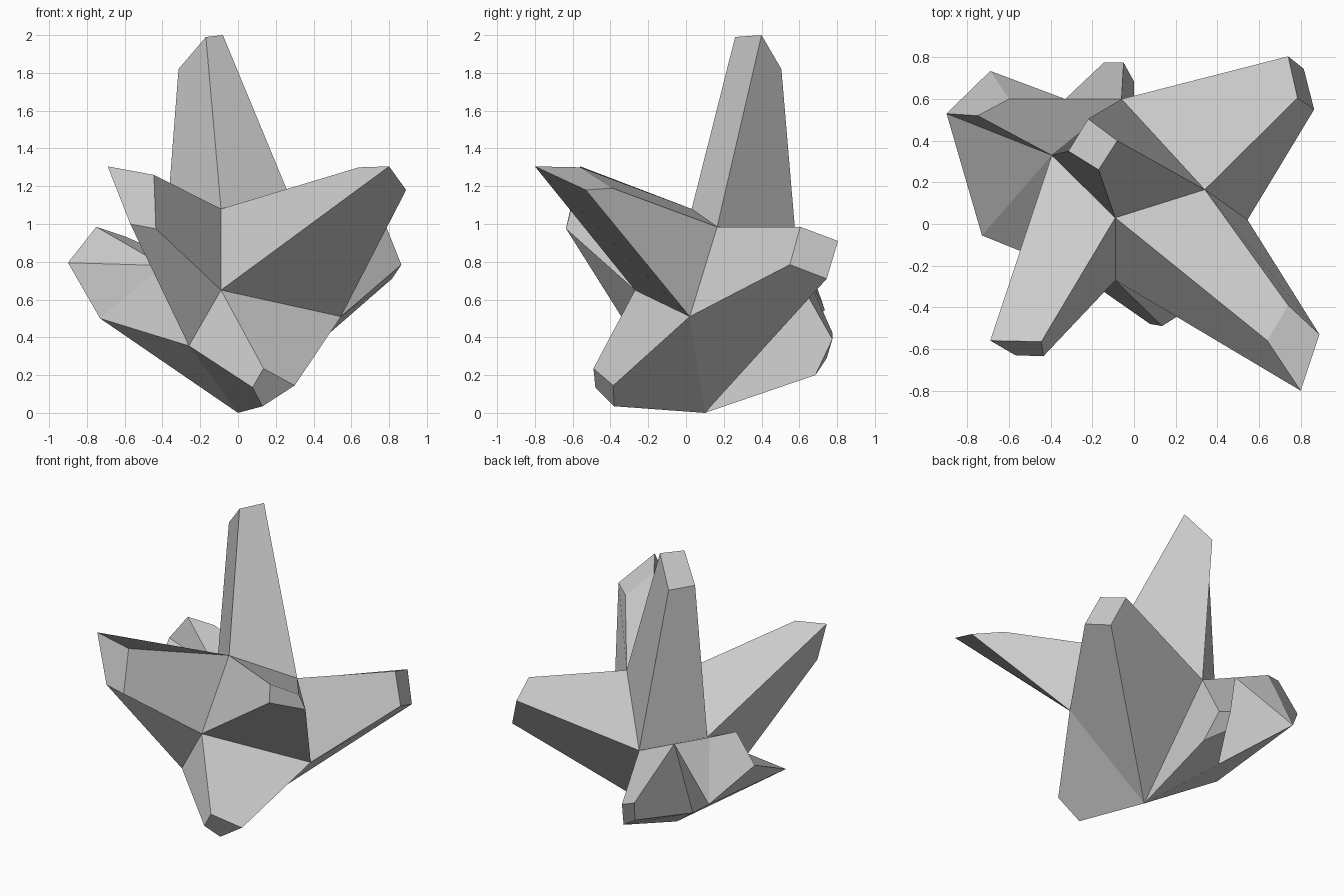
import bpy, bmesh
from mathutils import Vector

if "Cube" in bpy.data.objects:
    bpy.data.objects.remove(bpy.data.objects["Cube"])

bm = bmesh.new()


def v(x, y, z):
    return bm.verts.new((x, y, z))


def mid(p, q):
    return bm.verts.new((p.co + q.co) / 2)


def spike(base, tip):
    """Tapered four-sided spike: bridge a base loop to its tip loop and cap it."""
    tips = [v(*p) for p in tip]
    n = len(base)
    for i in range(n):
        j = (i + 1) % n
        bm.faces.new((base[i], base[j], tips[j], tips[i]))
    bm.faces.new(tips)


# Core: skewed cube corners
A = v(-.09, -.27, .65)
B = v(-.09, .03, 1.08)
C = v(.34, .165, .985)
D = v(.545, .02, .51)
F = v(0, .10, 0)
G = v(-.395, .33, .78)
H = v(-.06, .60, .70)
X = v(-.26, -.245, .355)

# Tall top spike
spike([B, C, H, G], [(-.17, .26, 1.99), (-.08, .40, 2.0), (-.22, .505, 1.82), (-.315, .35, 1.82)])
# Front right spike
spike([A, B, C, D], [(.80, -.80, 1.305), (.64, -.56, 1.30), (.74, -.39, 1.19), (.89, -.53, 1.18)])
# Front left spike
spike([A, B, G, X], [(-.435, -.635, .975), (-.445, -.565, 1.26), (-.69, -.56, 1.305), (-.57, -.63, 1.0)])
# Low front spike
spike([A, D, F, X], [(.135, -.49, .235), (.30, -.385, .145), (.13, -.38, .035), (.077, -.48, .135)])
# Back right spike
spike([C, D, F, H], [(.785, .605, .985), (.865, .55, .785), (.815, .745, .71), (.74, .805, .91)])

# Back left spike, wider with a kinked lower corner
E = v(-.73, -.055, .50)
P1 = v(-.90, .53, .795)
P2 = v(-.75, .52, .985)
P3 = v(-.69, .735, .545)
P4 = v(-.60, .60, .935)
L, K = mid(H, P4), mid(F, P3)
for f in [(P1, P2, P4, P3), (G, P2, P1), (G, P1, E), (G, E, X), (X, E, F),
          (E, P1, P3), (E, P3, K), (E, K, F), (G, P2, P4), (G, P4, L), (G, L, H),
          (L, P4, P3), (L, P3, K)]:
    bm.faces.new(f)

# Short back spike growing from the inner half of the back left spike
spike([H, L, K, F], [(-.05, .775, .39), (-.145, .775, .425), (-.13, .745, .29), (0, .685, .20)])

bmesh.ops.recalc_face_normals(bm, faces=bm.faces[:])
me = bpy.data.meshes.new("spiked_rock")
bm.to_mesh(me)
bm.free()
obj = bpy.data.objects.new("spiked_rock", me)
bpy.context.collection.objects.link(obj)
